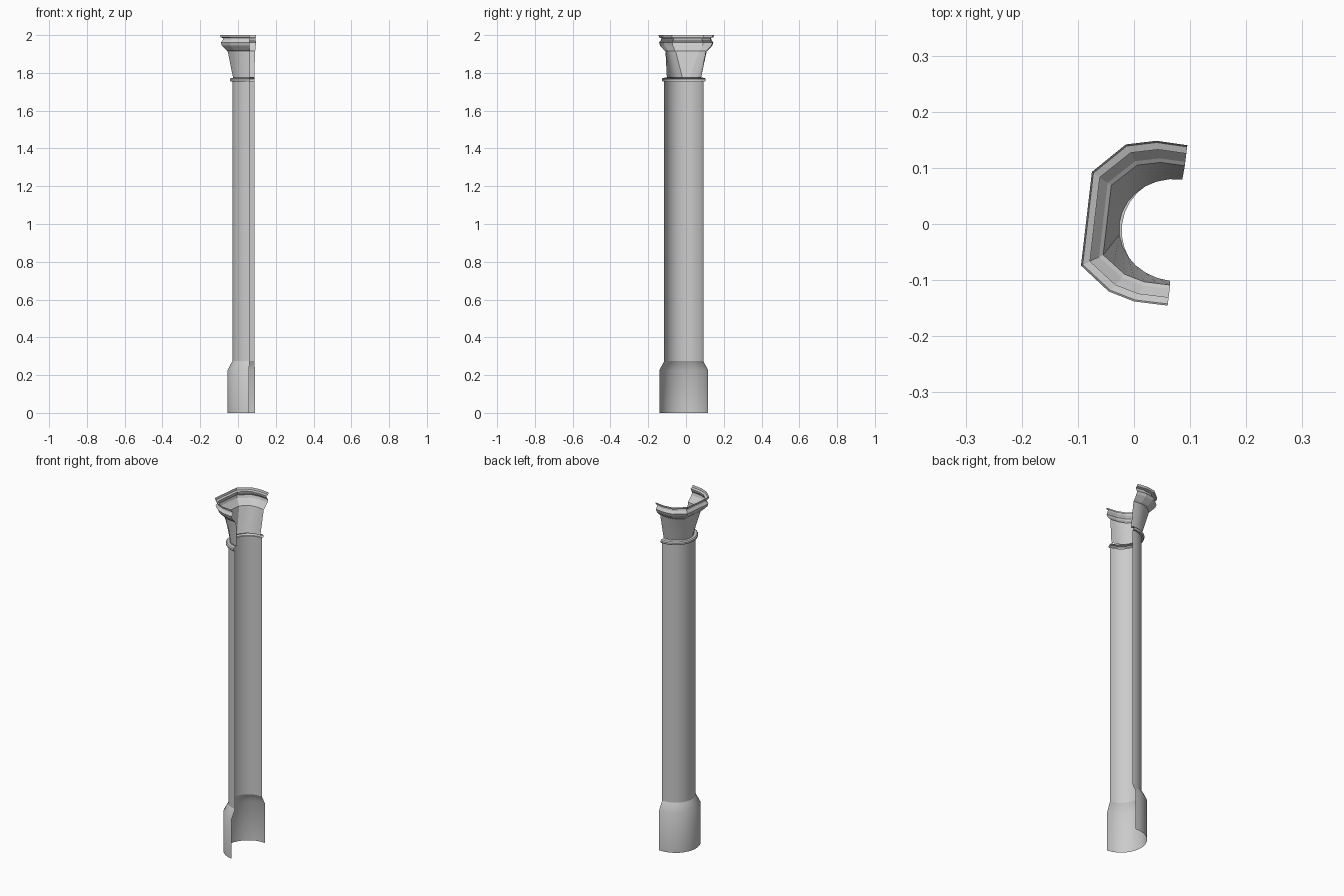
import bpy, bmesh, math
from mathutils import Vector

if "Cube" in bpy.data.objects:
    bpy.data.objects.remove(bpy.data.objects["Cube"])

YAW = math.radians(7)
OUT = Vector((-math.cos(YAW), math.sin(YAW)))    # away from the open side
SIDE = Vector((math.sin(YAW), math.cos(YAW)))    # across the open side
SHAFT_C = Vector((0.074, -0.012))
CAP_C = Vector((0.0775, -0.0025))


def place(center, u, v, z):
    p = center + OUT * u + SIDE * v
    return (p.x, p.y, z)


def loft(name, rows, smooth):
    """Skin an open shell through rows with equal point counts (low to high)."""
    bm = bmesh.new()
    grid = [[bm.verts.new(p) for p in row] for row in rows]
    for a, b in zip(grid, grid[1:]):
        for i in range(len(a) - 1):
            bm.faces.new((a[i], a[i + 1], b[i + 1], b[i]))
    me = bpy.data.meshes.new(name)
    bm.to_mesh(me)
    bm.free()
    ob = bpy.data.objects.new(name, me)
    bpy.context.collection.objects.link(ob)
    bpy.ops.object.select_all(action='DESELECT')
    ob.select_set(True)
    bpy.context.view_layer.objects.active = ob
    if smooth:
        bpy.ops.object.shade_smooth_by_angle(angle=math.radians(30))
    return ob


def arc(center, ru, rv, z, n):
    angles = [math.pi * i / n for i in range(n + 1)]
    return [place(center, ru * math.sin(a), rv * math.cos(a), z) for a in angles]


def half_round(name, profile, n=14):
    return loft(name, [arc(SHAFT_C, r, r, z, n) for r, z in profile], True)


# Half-round base, shaft and neck ring
half_round("base", [(0.13, 0), (0.13, 0.225), (0.104, 0.275)])
half_round("shaft", [(0.104, 0.275), (0.104, 1.755)])
half_round("neck_ring", [(0.104, 1.755), (0.113, 1.755), (0.117, 1.761),
                         (0.117, 1.767), (0.112, 1.773), (0.096, 1.775)])

# Faceted outline of the capital: (outward, sideways)
RIM = [(0, 0.144), (0.056, 0.145), (0.109, 0.132), (0.163, 0.076),
       (0.162, -0.092), (0.107, -0.132), (0.06, -0.144), (0, -0.144)]


def cap_row(inset, z, split=False):
    su, sv = 1 - inset / 0.162, 1 - inset / 0.144
    pts = list(RIM)
    if split:
        pts = [RIM[0]]
        for a, b in zip(RIM, RIM[1:]):
            pts += [((a[0] + b[0]) / 2, (a[1] + b[1]) / 2), b]
    return [place(CAP_C, u * su, v * sv, z) for u, v in pts]


# Bell blends from round to faceted
loft("capital_bell", [arc(Vector((0.075, -0.011)), 0.102, 0.091, 1.775, 14),
                      cap_row(0.037, 1.915, True)], True)

# Moulded rim
loft("capital_rim", [cap_row(d, z) for d, z in
                     [(0.037, 1.915), (0.03, 1.92), (0.008, 1.945), (0.003, 1.96),
                      (0.013, 1.974), (0.015, 1.984), (0.003, 1.988), (0, 2.0)]], False)
